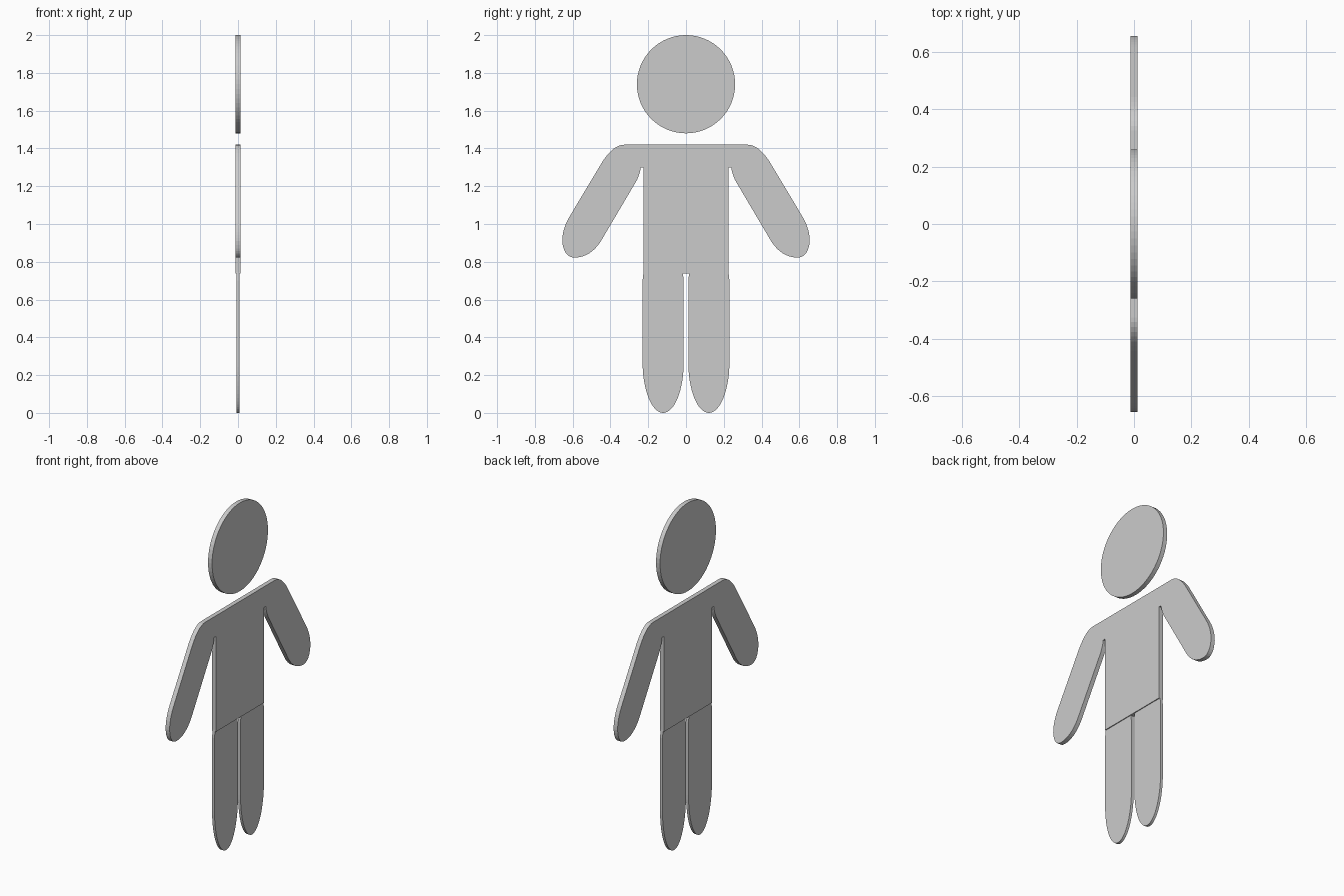
import bpy, bmesh, math

if "Cube" in bpy.data.objects:
    bpy.data.objects.remove(bpy.data.objects["Cube"])


def ellipse(cy, cz, ry, rz, a0, a1, n):
    """Points on an elliptical arc, angles in degrees."""
    return [(cy + ry * math.cos(math.radians(a0 + (a1 - a0) * i / n)),
             cz + rz * math.sin(math.radians(a0 + (a1 - a0) * i / n)))
            for i in range(n + 1)]


def bend(p, c, q, n=8):
    """Points on a quadratic curve from p to q, pulled towards c."""
    return [tuple((1 - t) ** 2 * p[k] + 2 * t * (1 - t) * c[k] + t * t * q[k]
                  for k in (0, 1))
            for t in (i / n for i in range(n + 1))]


def plate(name, outline, thickness):
    """Flat plate in the YZ plane, centred on x = 0."""
    clean = []
    for p in outline:
        if not clean or math.dist(p, clean[-1]) > 1e-5:
            clean.append(p)
    if math.dist(clean[0], clean[-1]) < 1e-5:
        clean.pop()
    bm = bmesh.new()
    face = bm.faces.new([bm.verts.new((-thickness / 2, y, z)) for y, z in clean])
    ext = bmesh.ops.extrude_face_region(bm, geom=[face])
    moved = [v for v in ext["geom"] if isinstance(v, bmesh.types.BMVert)]
    bmesh.ops.translate(bm, verts=moved, vec=(thickness, 0, 0))
    bmesh.ops.recalc_face_normals(bm, faces=bm.faces)
    mesh = bpy.data.meshes.new(name)
    bm.to_mesh(mesh)
    bm.free()
    obj = bpy.data.objects.new(name, mesh)
    bpy.context.collection.objects.link(obj)
    return obj


# Head disc
plate("head", ellipse(0, 1.74, 0.26, 0.26, 0, 360, 64), 0.026)

# Torso and arms: one half outline, mirrored
half = (bend((0.325, 1.42), (0.393, 1.42), (0.458, 1.304))           # shoulder
        + bend((0.616, 1.04), (0.655, 0.975), (0.655, 0.91))         # outer hand
        + bend((0.655, 0.91), (0.648, 0.822), (0.588, 0.822))        # hand tip
        + bend((0.588, 0.822), (0.505, 0.825), (0.452, 0.907))       # inner hand
        + bend((0.267, 1.22), (0.245, 1.257), (0.24, 1.298))         # armpit
        + [(0.225, 1.298), (0.225, 0.737)])
plate("torso_and_arms", half + [(-y, z) for y, z in reversed(half)], 0.026)

# Legs with rounded feet
for side, name in ((-1, "left_leg"), (1, "right_leg")):
    foot = ellipse(side * 0.121, 0.27, 0.109, 0.27, 180, 360, 32)
    top = [(side * 0.121 + 0.109, 0.70), (side * 0.121 + 0.104, 0.745),
           (side * 0.121 - 0.104, 0.745), (side * 0.121 - 0.109, 0.70)]
    plate(name, foot + top, 0.016)
